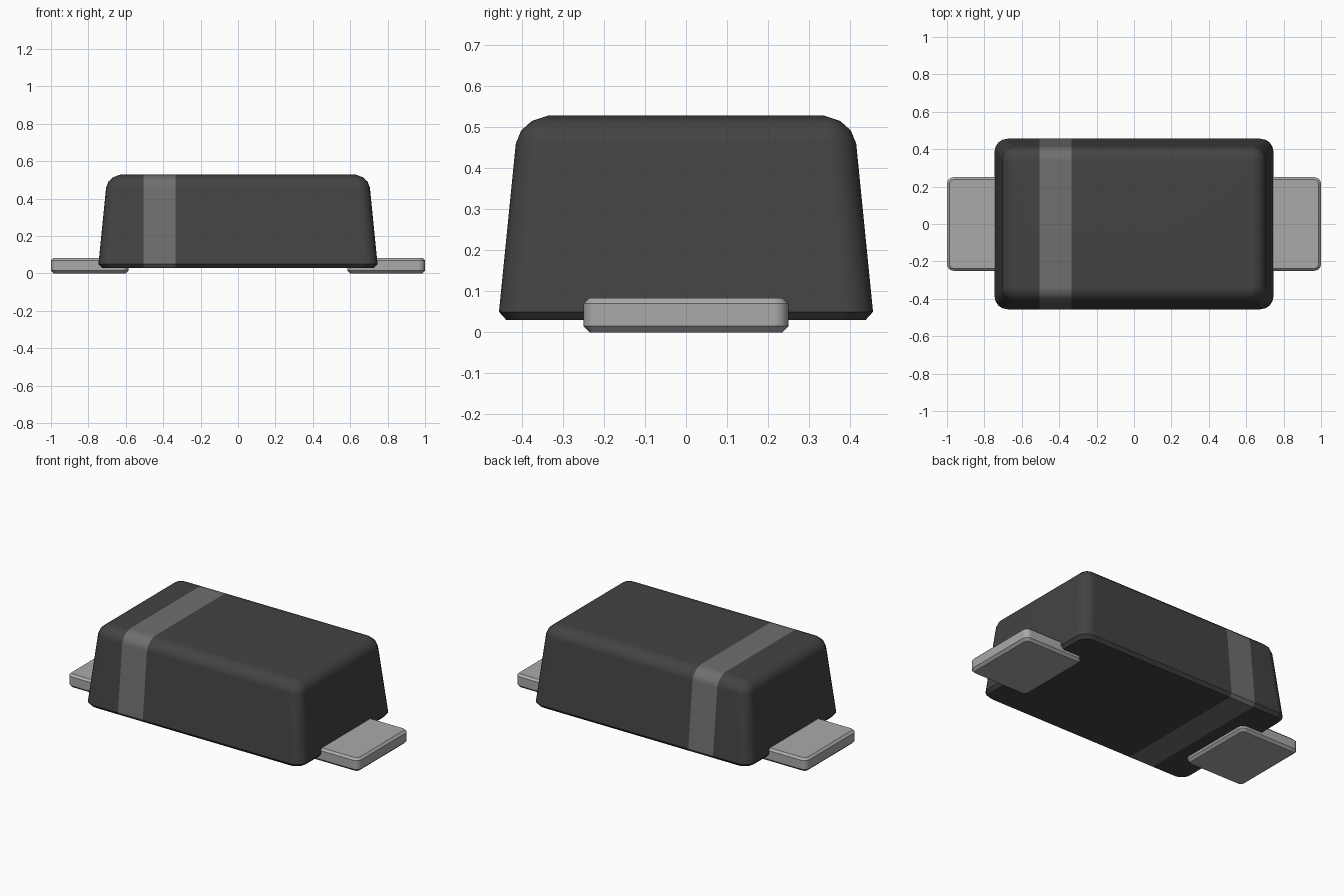
import bpy, bmesh, math
from mathutils import Vector

if "Cube" in bpy.data.objects:
    bpy.data.objects.remove(bpy.data.objects["Cube"], do_unlink=True)


def material(name, value):
    mat = bpy.data.materials.new(name)
    mat.use_nodes = True
    colour = (value, value, value, 1)
    mat.diffuse_color = colour
    mat.node_tree.nodes["Principled BSDF"].inputs["Base Color"].default_value = colour
    return mat


def rounded_rect(hx, hy, r, steps):
    """Outline points of a rectangle with rounded corners."""
    pts = []
    for corner, (sx, sy) in enumerate([(1, 1), (-1, 1), (-1, -1), (1, -1)]):
        for i in range(steps + 1):
            a = math.radians(90 * (corner + i / steps))
            pts.append((sx * (hx - r) + r * math.cos(a), sy * (hy - r) + r * math.sin(a)))
    return pts


def loft(hx, hy, rings, steps, cx=0):
    """Stack rounded rectangles given as (z, inset, corner radius)."""
    bm = bmesh.new()
    loops = [[bm.verts.new((x + cx, y, z)) for x, y in rounded_rect(hx - d, hy - d, r, steps)]
             for z, d, r in rings]
    n = len(loops[0])
    for low, high in zip(loops, loops[1:]):
        for i in range(n):
            j = (i + 1) % n
            bm.faces.new((low[i], low[j], high[j], high[i]))
    bm.faces.new(loops[0][::-1])
    bm.faces.new(loops[-1])
    return bm


def finish(bm, name, mats, angle):
    mesh = bpy.data.meshes.new(name)
    bm.to_mesh(mesh)
    bm.free()
    obj = bpy.data.objects.new(name, mesh)
    bpy.context.collection.objects.link(obj)
    for m in mats:
        mesh.materials.append(m)
    bpy.ops.object.select_all(action='DESELECT')
    obj.select_set(True)
    bpy.context.view_layer.objects.active = obj
    bpy.ops.object.shade_smooth_by_angle(angle=math.radians(angle))
    # Keep the large faces flat and the shading on the rounded edges
    obj.modifiers.new("Weighted Normals", 'WEIGHTED_NORMAL').keep_sharp = True
    return obj


black = material("black plastic", 0.056)
grey = material("grey band", 0.16)
metal = material("lead metal", 0.40)

# Tapered body with rounded top edges and a small bottom chamfer
body_rings = [(0.03, 0.018, 0.06), (0.05, 0, 0.07), (0.46, 0.041, 0.07),
              (0.492, 0.054, 0.062), (0.515, 0.08, 0.04), (0.528, 0.118, 0.006)]
body = loft(0.746, 0.456, body_rings, 4)

# Polarity band cut right around the body
BAND = (-0.505, -0.335)
for x in BAND:
    bmesh.ops.bisect_plane(body, geom=body.verts[:] + body.edges[:] + body.faces[:],
                           plane_co=Vector((x, 0, 0)), plane_no=Vector((1, 0, 0)))
for f in body.faces:
    f.material_index = int(BAND[0] < f.calc_center_median().x < BAND[1])
finish(body, "body", [black, grey], 40)

# Flat metal leads at both ends
lead_rings = [(0, 0.015, 0.02), (0.015, 0, 0.035), (0.07, 0, 0.035), (0.083, 0.013, 0.022)]
for name, side in (("left_lead", 1), ("right_lead", -1)):
    lead = loft(0.2075, 0.25, lead_rings, 3, side * 0.7925)
    finish(lead, name, [metal], 35)
